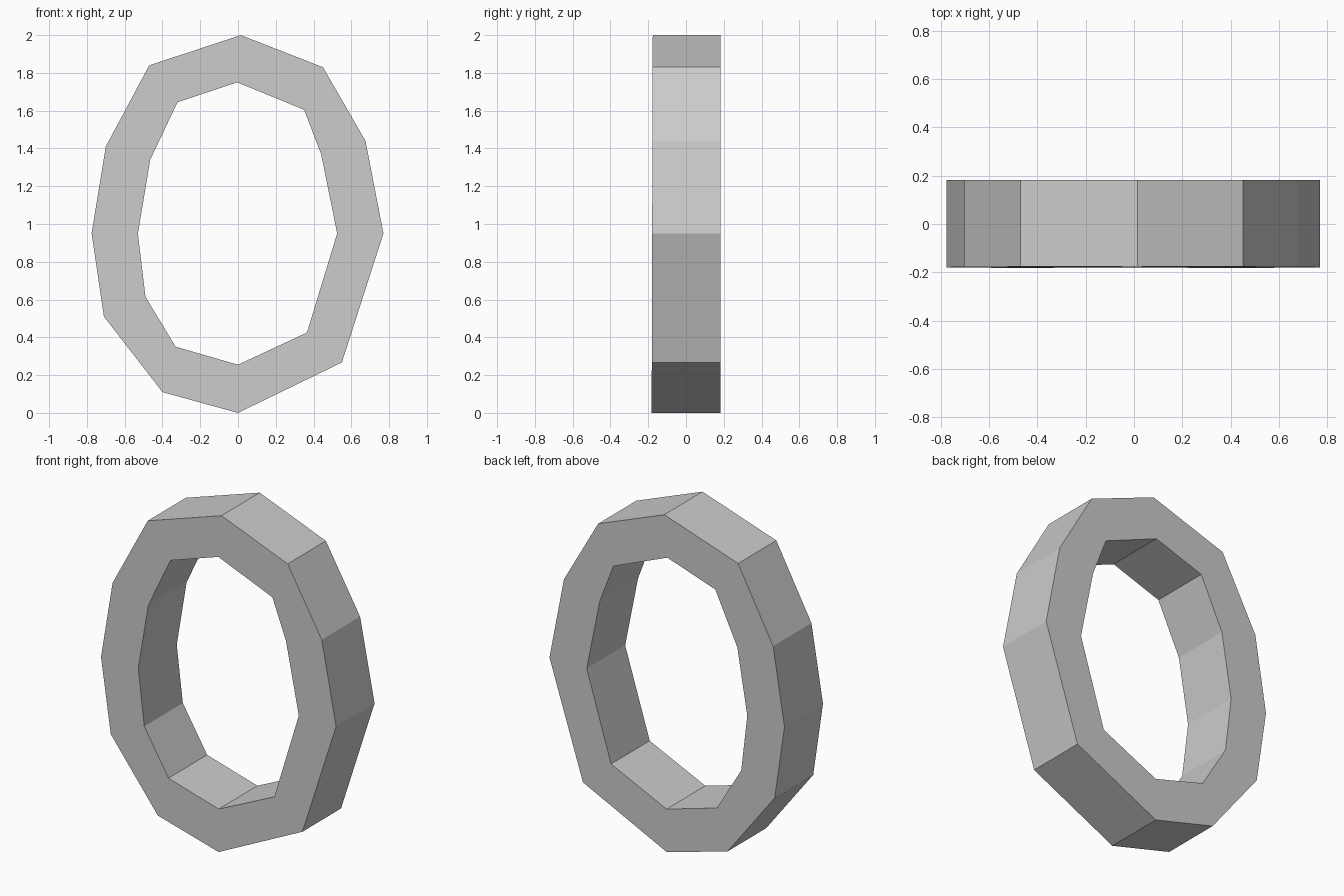
import bpy
import bmesh

cube = bpy.data.objects.get("Cube")
if cube:
    bpy.data.objects.remove(cube, do_unlink=True)

# Matching outer and inner outlines (x, z), clockwise from the top
OUTER = [(0.015, 2), (0.45, 1.83), (0.675, 1.44), (0.77, 0.95), (0.55, 0.267), (0, 0),
         (-0.4, 0.11), (-0.71, 0.51), (-0.775, 0.95), (-0.7, 1.41), (-0.47, 1.84)]
INNER = [(-0.005, 1.75), (0.35, 1.605), (0.44, 1.37), (0.525, 0.95), (0.365, 0.425), (0, 0.255),
         (-0.33, 0.35), (-0.49, 0.615), (-0.53, 0.95), (-0.465, 1.34), (-0.32, 1.645)]
BACK = 0.182


def front_y(z):
    """The front leans back very slightly towards the top."""
    return -0.182 + 0.003 * z


def make_material(name, value):
    mat = bpy.data.materials.new(name)
    mat.use_nodes = True
    color = (value, value, value, 1)
    mat.diffuse_color = color
    mat.node_tree.nodes["Principled BSDF"].inputs["Base Color"].default_value = color
    return mat


# Faceted ring: four loops bridged into a closed band
bm = bmesh.new()
loops = [[bm.verts.new((x, front_y(z), z)) for x, z in OUTER],
         [bm.verts.new((x, BACK, z)) for x, z in OUTER],
         [bm.verts.new((x, BACK, z)) for x, z in INNER],
         [bm.verts.new((x, front_y(z), z)) for x, z in INNER]]
count = len(OUTER)
for k, loop in enumerate(loops):
    following = loops[(k + 1) % len(loops)]
    for i in range(count):
        j = (i + 1) % count
        bm.faces.new((loop[i], loop[j], following[j], following[i]))
bmesh.ops.recalc_face_normals(bm, faces=bm.faces)

mesh = bpy.data.meshes.new("ring")
bm.to_mesh(mesh)
bm.free()
mesh.materials.append(make_material("light gray", 0.6))
ring = bpy.data.objects.new("ring", mesh)
bpy.context.collection.objects.link(ring)
